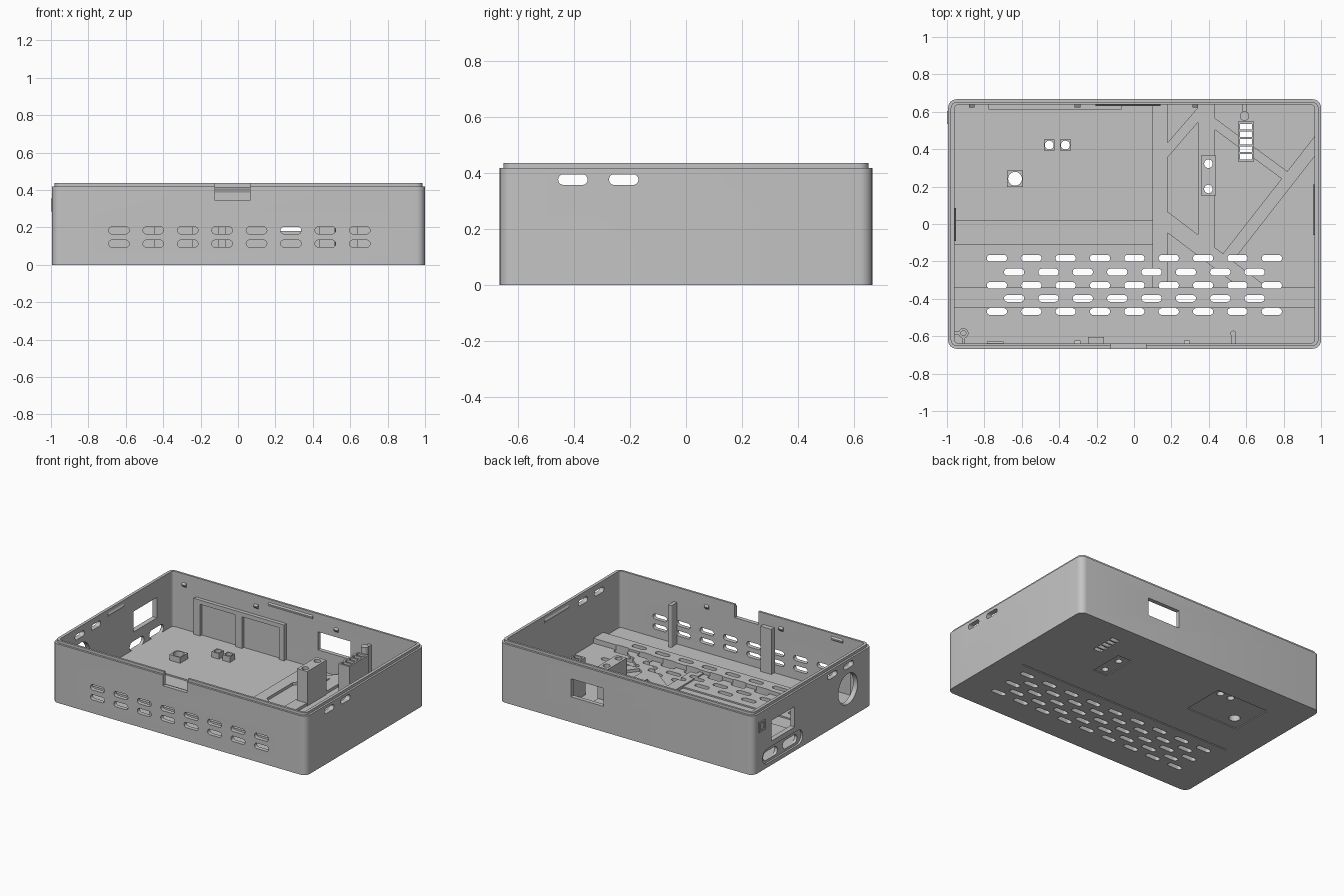
import bpy, bmesh, math
from mathutils import Vector

if "Cube" in bpy.data.objects:
    bpy.data.objects.remove(bpy.data.objects["Cube"])

grey = bpy.data.materials.new("light_grey_plastic")
grey.use_nodes = True
COLOUR = (0.55, 0.55, 0.55, 1)
grey.diffuse_color = COLOUR
grey.node_tree.nodes["Principled BSDF"].inputs["Base Color"].default_value = COLOUR

AXES = {"x": lambda u, v, w: (w, u, v),
        "y": lambda u, v, w: (u, w, v),
        "z": lambda u, v, w: (u, v, w)}


# Profiles
def rounded(cx, cy, hx, hy, r, n=6):
    """Outline of a rounded rectangle."""
    pts = []
    for q, (sx, sy) in enumerate([(1, 1), (-1, 1), (-1, -1), (1, -1)]):
        for i in range(n + 1):
            a = (q + i / n) * math.pi / 2
            pts.append((cx + sx * (hx - r) + r * math.cos(a),
                        cy + sy * (hy - r) + r * math.sin(a)))
    return pts


def pill(cx, cy, w, h):
    return rounded(cx, cy, w / 2, h / 2, h / 2 - 0.0005)


def circle(cx, cy, r, n=24):
    return [(cx + r * math.cos(i * math.tau / n), cy + r * math.sin(i * math.tau / n))
            for i in range(n)]


def rect(u0, u1, v0, v1):
    return [(u0, v0), (u1, v0), (u1, v1), (u0, v1)]


# Solids
def prism(name, outlines, lo, hi, axis="z"):
    """Extrude one or more outlines along an axis into one object."""
    bm = bmesh.new()
    for pts in outlines:
        rings = [[bm.verts.new(AXES[axis](u, v, w)) for u, v in pts] for w in (lo, hi)]
        bm.faces.new(rings[0])
        bm.faces.new(rings[1])
        for i in range(len(pts)):
            j = (i + 1) % len(pts)
            bm.faces.new((rings[0][i], rings[0][j], rings[1][j], rings[1][i]))
    bmesh.ops.recalc_face_normals(bm, faces=bm.faces)
    mesh = bpy.data.meshes.new(name)
    bm.to_mesh(mesh)
    bm.free()
    mesh.materials.append(grey)
    ob = bpy.data.objects.new(name, mesh)
    bpy.context.collection.objects.link(ob)
    return ob


def combine(target, tool, operation="DIFFERENCE", keep=False):
    """Apply a boolean and drop the tool object."""
    mod = target.modifiers.new("cut", "BOOLEAN")
    mod.operation, mod.solver, mod.object = operation, "EXACT", tool
    bpy.context.view_layer.objects.active = target
    bpy.ops.object.modifier_apply(modifier=mod.name)
    if not keep:
        bpy.data.objects.remove(tool)


FLOOR, SHOULDER, TOP = 0.035, 0.418, 0.437
CX = 0.003   # the raised mark on the right side sets the shell off centre

# Tray shell with a stepped lip
shell = prism("case_shell", [rounded(CX, 0, 0.997, 0.667, 0.045)], 0, SHOULDER)
lip = prism("lip", [rounded(CX, 0, 0.983, 0.653, 0.035)], SHOULDER - 0.05, TOP)
combine(shell, lip, "UNION")
combine(shell, prism("cavity", [rounded(CX, 0, 0.962, 0.638, 0.02)], FLOOR, 0.6))

# Front vents and lid notch
front_vents = [pill(-0.637 + 0.184 * i, z, 0.11, 0.038) for i in range(8) for z in (0.113, 0.184)]
combine(shell, prism("front_vents", front_vents, -0.8, -0.55, "y"))
combine(shell, prism("front_notch", [rect(-0.122, 0.065, 0.343, 0.6)], -0.8, -0.55, "y"))

# Slots high on both sides, and the back window
combine(shell, prism("side_slots", [pill(y, 0.377, 0.105, 0.038) for y in (-0.405, -0.223)],
                     -1.2, 1.2, "x"))
combine(shell, prism("back_window", [rect(0.182, 0.437, 0.18, 0.308)], 0.5, 0.8, "y"))

# Connector openings on the right side
combine(shell, prism("connector_recess", [pill(0.335, 0.08, 0.45, 0.105)], -1.2, -0.98, "x"))
ports = [rect(0.2, 0.46, 0.17, 0.315), circle(-0.397, 0.212, 0.108, 40),
         pill(0.235, 0.075, 0.16, 0.06), pill(0.455, 0.075, 0.16, 0.06)]
combine(shell, prism("ports", ports, -1.2, -0.9, "x"))

# Shallow recesses and a groove under the floor
under = [rect(-0.73, -0.32, 0.15, 0.455), rect(0.345, 0.455, 0.14, 0.385),
         rect(-0.85, 0.85, -0.1, -0.092)]
combine(shell, prism("underside_recess", under, -0.1, 0.006))


# Diagonal stiffening ribs, merged into one web and trimmed to the tray
def bar(a, b, width):
    a, b = Vector(a), Vector(b)
    d = (b - a).normalized()
    n = Vector((-d.y, d.x)) * width / 2
    return [tuple(p) for p in (a - n, b - n, b + n, a + n)]


web = prism("floor_ribs", [rect(0.1, 0.18, -0.34, 0.66)], 0.02, 0.055)
for start, end, width in [((0.388, -0.14), (0.388, 0.66), 0.09),
                          ((0.08, 0.28), (0.44, 0.697), 0.052),
                          ((0.08, 0.085), (0.7, -0.385), 0.09),
                          ((0.36, 0.588), (0.83, 0.243), 0.05),
                          ((0.45, -0.245), (1.02, 0.485), 0.066)]:
    combine(web, prism("rib", [bar(start, end, width)], 0.02, 0.055), "UNION")
combine(web, prism("web_limit", [rect(0.1, 0.98, -0.34, 0.65)], 0, 0.1), "INTERSECT")

# Raised floor levels
floor_parts = [
    shell, web,
    prism("board_platform", [rect(-0.97, 0.1, 0.02, 0.645)], 0.02, 0.045),
    prism("vent_platform", [rect(-0.97, 0.1, -0.34, -0.11)], 0.02, 0.045),
    prism("vent_strip", [rect(-0.97, 0.975, -0.45, -0.34)], 0.02, 0.07),
]

# Floor vents cut through every floor level
floor_vents = []
for row, y in enumerate((-0.183, -0.257, -0.328, -0.398, -0.468)):
    count = 8 if row % 2 else 9
    floor_vents += [pill(0.002 + 0.1837 * (i - (count - 1) / 2), y, 0.108, 0.036)
                    for i in range(count)]
vent_tool = prism("floor_vents", floor_vents, -0.1, 0.2)
for part in floor_parts:
    combine(part, vent_tool, keep=True)
bpy.data.objects.remove(vent_tool)

# Bosses, screw block and terminal holder, each bored through the floor
bosses = []
for name, x, y, half, r, sides in [("button_boss", -0.636, 0.242, 0.043, 0.037, 24),
                                   ("light_boss", -0.453, 0.422, 0.029, 0.024, 16),
                                   ("light_boss", -0.367, 0.422, 0.029, 0.024, 16)]:
    bosses.append((prism(name, [rect(x - half, x + half, y - half, y + half)], 0.02, 0.085),
                   [circle(x, y, r, sides)]))
bosses.append((prism("screw_block", [rect(0.358, 0.438, 0.152, 0.367)], 0.02, 0.28),
               [circle(0.398, y, 0.023) for y in (0.187, 0.322)]))
bosses.append((prism("terminal_holder", [rect(0.556, 0.641, 0.333, 0.548)], 0.02, 0.3),
               [rect(0.568, 0.63, y - 0.014, y + 0.014) for y in
                (0.36, 0.4, 0.44, 0.48, 0.52)]))
for boss, outlines in bosses:
    bore = prism("bore", outlines, -0.1, 0.6)
    for part in [boss] + floor_parts:
        combine(part, bore, keep=True)
    bpy.data.objects.remove(bore)

# Posts along the walls
prism("round_post", [circle(0.591, 0.577, 0.025)], 0.02, 0.34)
prism("round_post_web", [rect(0.578, 0.603, 0.58, 0.645)], 0.02, 0.33)
prism("front_post", [rect(0.518, 0.543, -0.645, -0.585)], 0.02, 0.33)
prism("front_post_tip", [circle(0.53, -0.585, 0.015)], 0.02, 0.33)
prism("front_flat_post", [rect(-0.247, -0.16, -0.645, -0.605)], 0.02, 0.355)
corner_post = prism("corner_post", [circle(-0.912, -0.584, 0.027)], 0.02, 0.33)
combine(corner_post, prism("bore", [circle(-0.912, -0.584, 0.013)], 0.1, 0.6))
prism("corner_post_web", [rect(-0.965, -0.937, -0.592, -0.576)], 0.02, 0.33)
prism("corner_post_web", [rect(-0.92, -0.904, -0.645, -0.609)], 0.02, 0.33)

# Double frame on the inner back wall
back_frame = prism("back_frame", [rect(-0.777, -0.067, 0.02, 0.3)], 0.612, 0.645, "y")
combine(back_frame, prism("panels", [rect(-0.727, -0.447, 0, 0.27), rect(-0.397, -0.107, 0, 0.27)],
                          0.5, 0.632, "y"))


# Lid catches: small wedges and long ridges
def catch(name, u0, u1, wall, side, axis, z, depth, high):
    """Wedge with sloped faces standing out of a wall."""
    back = wall + side * 0.01
    inner = wall - side * depth
    profile = [(back, z - high), (wall, z - high), (inner, z),
               (inner, z + high * 0.4), (wall, z + high), (back, z + high)]
    prism(name, [profile], u0, u1, axis)


for x in (-0.867, -0.302, 0.328):
    catch("back_catch", x - 0.015, x + 0.015, 0.638, 1, "x", 0.36, 0.014, 0.015)
for x in (-0.302, 0.281):
    catch("front_catch", x - 0.015, x + 0.015, -0.638, -1, "x", 0.36, 0.014, 0.015)
catch("back_ridge", -0.207, 0.143, 0.638, 1, "x", 0.4, 0.008, 0.014)
catch("front_ridge", -0.787, -0.697, -0.638, -1, "x", 0.4, 0.01, 0.015)
for name, start, end, side in [("right_ridge", -0.09, 0.085, -1), ("left_ridge", -0.06, 0.21, 1)]:
    wall = CX + side * 0.962
    ridge = [(wall + side * 0.01, 0.382), (wall, 0.382), (wall - side * 0.008, 0.4),
             (wall, 0.414), (wall + side * 0.01, 0.414)]
    prism(name, [ridge], start, end, "y")

# Small raised square mark beside the connectors
mark = prism("square_mark", [rect(0.535, 0.605, 0.285, 0.355)], -1.0, -0.99, "x")
combine(mark, prism("mark_hole", [rect(0.547, 0.593, 0.297, 0.343)], -1.1, -0.9, "x"))

# Smooth the curved walls while keeping hard edges
bpy.ops.object.select_all(action="DESELECT")
for ob in bpy.context.collection.objects:
    if ob.type == "MESH":
        ob.select_set(True)
        bpy.context.view_layer.objects.active = ob
bpy.ops.object.shade_smooth_by_angle(angle=math.radians(30))
